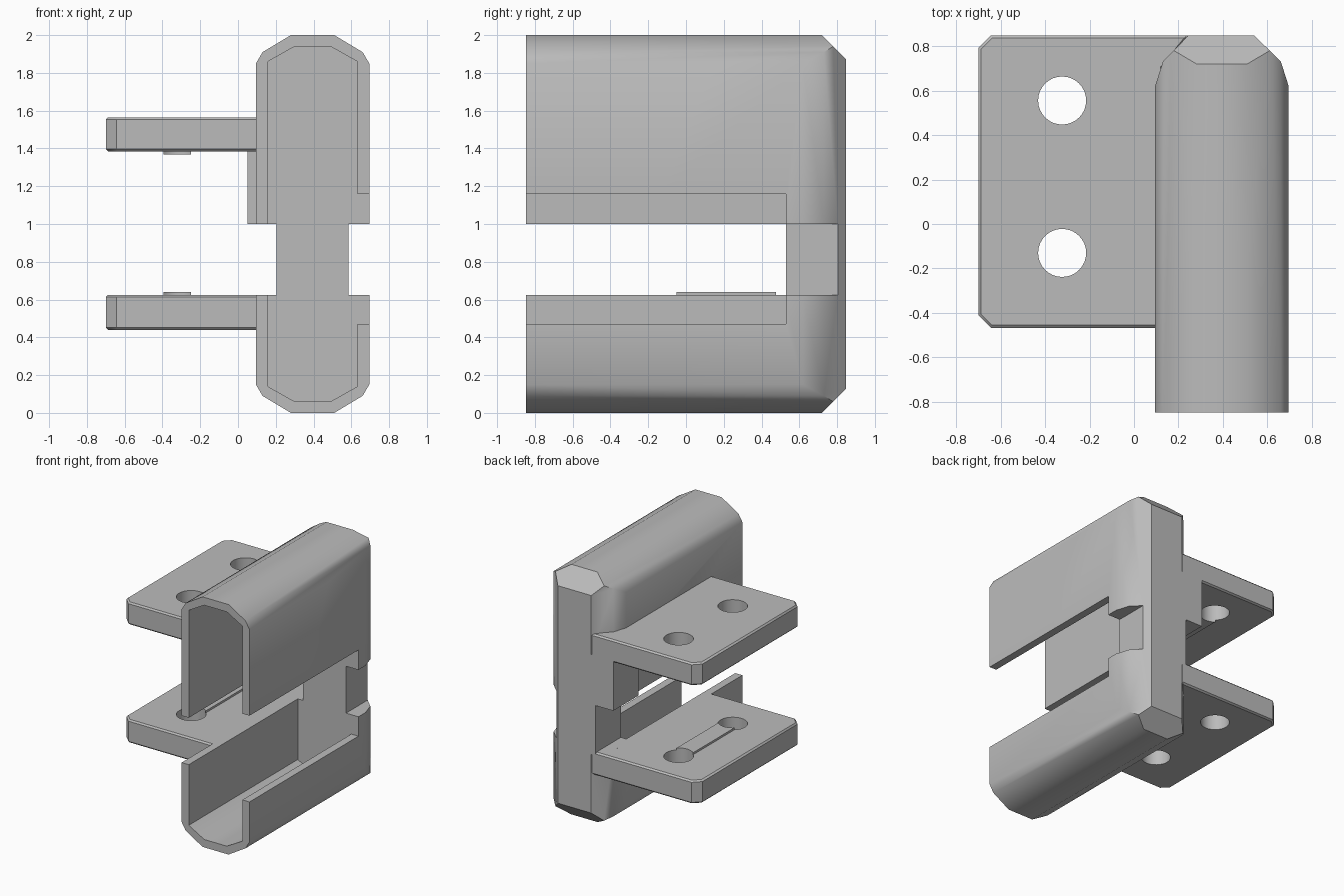
import bpy, bmesh, math
from mathutils import Vector

cube = bpy.data.objects.get("Cube")
if cube:
    bpy.data.objects.remove(cube, do_unlink=True)

GREY = (0.5, 0.5, 0.5, 1)
mat = bpy.data.materials.new("plain_grey")
mat.use_nodes = True
mat.diffuse_color = GREY
mat.node_tree.nodes["Principled BSDF"].inputs["Base Color"].default_value = GREY


def prism(name, pts, axis, lo, hi):
    """Extrude a 2D outline along one axis; the outline uses the other two in order."""
    def place(p, t):
        v = list(p)
        v.insert(axis, t)
        return Vector(v)
    bm = bmesh.new()
    a = [bm.verts.new(place(p, lo)) for p in pts]
    b = [bm.verts.new(place(p, hi)) for p in pts]
    bm.faces.new(a)
    bm.faces.new(b[::-1])
    n = len(pts)
    for i in range(n):
        bm.faces.new((a[i], b[i], b[(i + 1) % n], a[(i + 1) % n]))
    bmesh.ops.recalc_face_normals(bm, faces=bm.faces)
    me = bpy.data.meshes.new(name)
    bm.to_mesh(me)
    bm.free()
    ob = bpy.data.objects.new(name, me)
    me.materials.append(mat)
    bpy.context.collection.objects.link(ob)
    return ob


def box(name, x0, x1, y0, y1, z0, z1):
    return prism(name, [(x0, y0), (x1, y0), (x1, y1), (x0, y1)], 2, z0, z1)


def activate(ob):
    bpy.ops.object.select_all(action="DESELECT")
    ob.select_set(True)
    bpy.context.view_layer.objects.active = ob


def boolean(ob, tool, op="DIFFERENCE"):
    activate(ob)
    m = ob.modifiers.new("bool", "BOOLEAN")
    m.operation, m.solver, m.object = op, "EXACT", tool
    bpy.ops.object.modifier_apply(modifier=m.name)
    bpy.data.objects.remove(tool, do_unlink=True)


def symmetric(quarter, cx, cz):
    """Mirror the upper right quarter of an outline about both centre lines."""
    right = quarter + [(x, 2 * cz - z) for x, z in quarter[::-1]]
    return right + [(2 * cx - x, z) for x, z in right[::-1]]


# Channel body: long rounded shell, closed and bevelled at the back
CX, BACK, WALL_END = 0.395, 0.848, 0.53
NOTCH = (0.625, 1.0)
outer = symmetric([(0.51, 2), (0.66, 1.91), (0.695, 1.85)], CX, 1)
body = prism("channel_body", outer, 1, -BACK, BACK)
plan = [(0.095, -1), (0.695, -1), (0.695, 0.62), (0.66, 0.73), (0.54, BACK),
        (0.245, BACK), (0.13, 0.73), (0.095, 0.62)]
boolean(body, prism("plan_tool", plan, 2, -1, 3), "INTERSECT")
side = [(-1, 0), (0.72, 0), (BACK, 0.13), (BACK, 1.87), (0.72, 2), (-1, 2)]
boolean(body, prism("side_tool", side, 0, -1, 2), "INTERSECT")

# Hollow interior, side openings and the waist notches
inner = symmetric([(0.495, 1.937), (0.632, 1.86)], CX, 1)
boolean(body, prism("cavity_tool", inner, 1, -1, WALL_END))
boolean(body, box("right_opening", 0.4, 1, -1, WALL_END, 0.47, 1.16))
boolean(body, box("left_opening", 0, 0.4, -1, WALL_END, *NOTCH))
boolean(body, box("outer_notch", 0.585, 1, 0.4, 1, *NOTCH))
boolean(body, box("inner_notch", 0, 0.205, 0.4, 1, *NOTCH))

# Stepped spacer that squares off the corner between the plates
step = [(0.26, 0.6), (0.205, 0.6), (0.205, 1.0), (0.05, 1.0), (0.05, 1.4), (0.26, 1.4)]
boolean(body, prism("spacer", step, 1, WALL_END, BACK), "UNION")


# Mounting plates with two holes and a shallow rib on the facing sides
def plate(name, z0, z1, rib_z):
    y0, c = -0.467, 0.057
    pts = [(-0.7 + c, y0), (0.13, y0), (0.13, 0.7), (0.25, BACK), (-0.7 + c, BACK),
           (-0.7, BACK - c), (-0.7, y0 + c)]
    ob = prism(name, pts, 2, z0, z1)
    activate(ob)
    m = ob.modifiers.new("bevel", "BEVEL")
    m.width, m.segments, m.limit_method = 0.012, 1, "ANGLE"
    m.angle_limit = math.radians(60)
    bpy.ops.object.modifier_apply(modifier=m.name)
    boolean(ob, box("rib", -0.395, -0.25, -0.13, 0.555, *rib_z), "UNION")
    for y in (-0.13, 0.555):
        circle = [(-0.323 + 0.108 * math.cos(k * math.tau / 32),
                   y + 0.108 * math.sin(k * math.tau / 32)) for k in range(32)]
        boolean(ob, prism("hole", circle, 2, z0 - 0.1, z1 + 0.1))
    return ob


parts = [body,
         plate("upper_plate", 1.385, 1.565, (1.368, 1.45)),
         plate("lower_plate", 0.44, 0.625, (0.55, 0.641))]

for ob in parts:
    activate(ob)
    bpy.ops.object.shade_smooth_by_angle(angle=math.radians(35))
